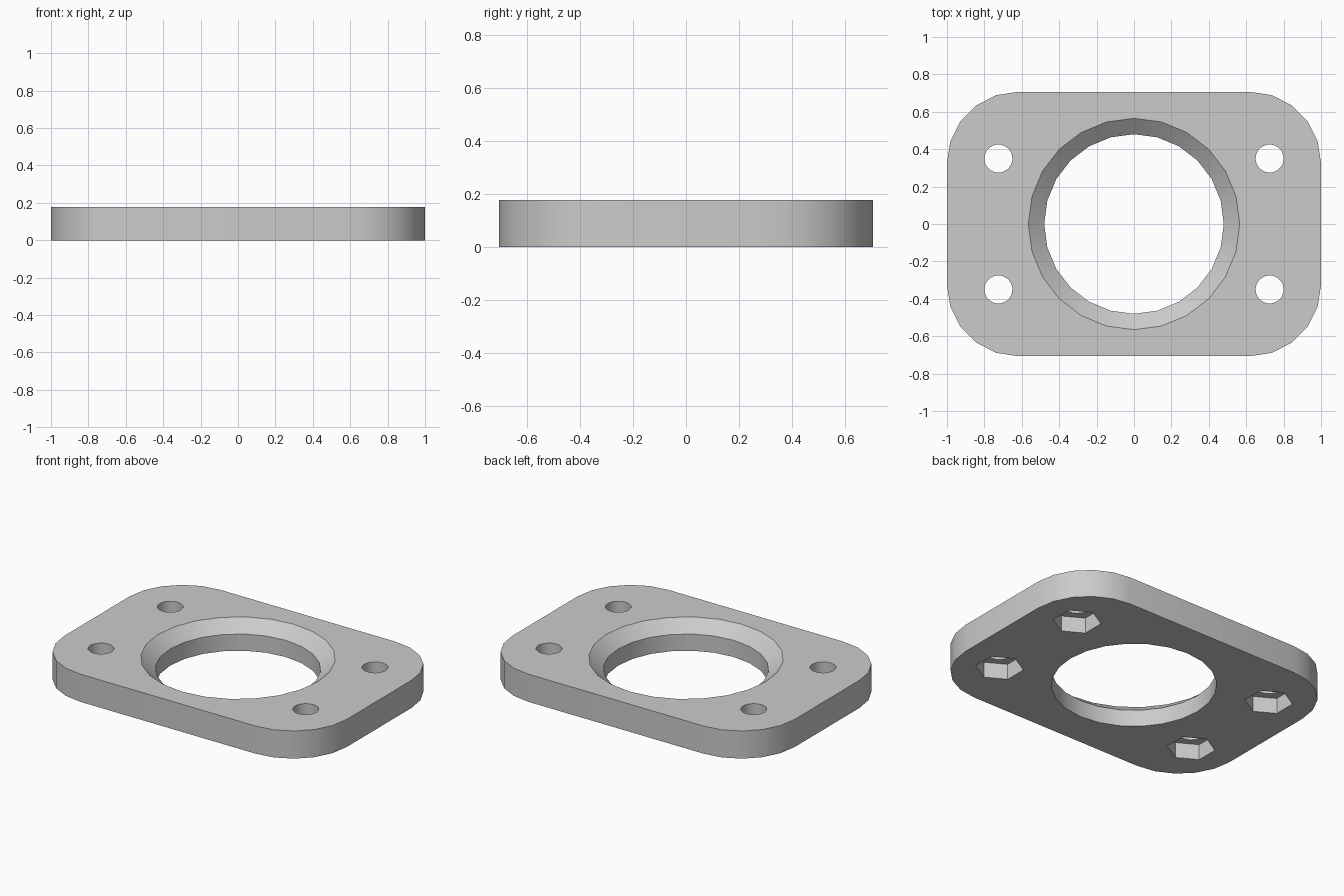
import bpy, bmesh
from math import radians, cos, sin, pi

if "Cube" in bpy.data.objects:
    bpy.data.objects.remove(bpy.data.objects["Cube"], do_unlink=True)

W, D, H = 1.0, 0.707, 0.177          # half width, half depth, thickness
CORNER, CORNER_STEPS = 0.38, 5
BOLT_X, BOLT_Y = 0.725, 0.35

grey = bpy.data.materials.new("plain_grey")
grey.use_nodes = True
colour = (0.6, 0.6, 0.6, 1)
grey.diffuse_color = colour
grey.node_tree.nodes["Principled BSDF"].inputs["Base Color"].default_value = colour


def loft(name, rings):
    """Closed solid through equal-length rings of points, bottom to top."""
    bm = bmesh.new()
    loops = [[bm.verts.new(p) for p in ring] for ring in rings]
    n = len(loops[0])
    for low, high in zip(loops, loops[1:]):
        for i in range(n):
            j = (i + 1) % n
            bm.faces.new((low[i], low[j], high[j], high[i]))
    bm.faces.new(loops[0][::-1])
    bm.faces.new(loops[-1])
    mesh = bpy.data.meshes.new(name)
    bm.to_mesh(mesh)
    bm.free()
    mesh.materials.append(grey)
    ob = bpy.data.objects.new(name, mesh)
    bpy.context.collection.objects.link(ob)
    return ob


def circle(r, z, n, cx=0, cy=0, turn=0):
    return [(cx + r * cos(turn + 2 * pi * i / n),
             cy + r * sin(turn + 2 * pi * i / n), z) for i in range(n)]


def rounded_outline(z):
    pts = []
    for quarter, (sx, sy) in enumerate([(1, 1), (-1, 1), (-1, -1), (1, -1)]):
        for k in range(CORNER_STEPS + 1):
            a = (quarter + k / CORNER_STEPS) * pi / 2
            pts.append((sx * (W - CORNER) + CORNER * cos(a),
                        sy * (D - CORNER) + CORNER * sin(a), z))
    return pts


# Plate with rounded corners
plate = loft("flange_plate", [rounded_outline(0), rounded_outline(H)])

# Central bore, chamfered at the top
cutters = [loft("bore_cutter", [circle(r, z, 24) for r, z in
                                [(0.48, -0.1), (0.48, H - 0.07), (0.565, H), (0.565, H + 0.1)]])]

# Bolt holes with hexagonal nut pockets underneath
for x in (-BOLT_X, BOLT_X):
    for y in (-BOLT_Y, BOLT_Y):
        cutters.append(loft("bolt_hole_cutter",
                            [circle(0.075, z, 32, x, y) for z in (-0.1, H + 0.1)]))
        cutters.append(loft("nut_pocket_cutter",
                            [circle(0.14, z, 6, x, y, pi / 2) for z in (-0.1, 0.1)]))

# Cut everything out of the plate, then drop the cutters
bpy.ops.object.select_all(action="DESELECT")
bpy.context.view_layer.objects.active = plate
plate.select_set(True)
for cutter in cutters:
    cutter.hide_render = True
    mod = plate.modifiers.new("cut", "BOOLEAN")
    mod.operation, mod.solver, mod.object = "DIFFERENCE", "EXACT", cutter
    bpy.ops.object.modifier_apply(modifier=mod.name)
    bpy.data.objects.remove(cutter, do_unlink=True)

bpy.ops.object.shade_smooth_by_angle(angle=radians(30))
